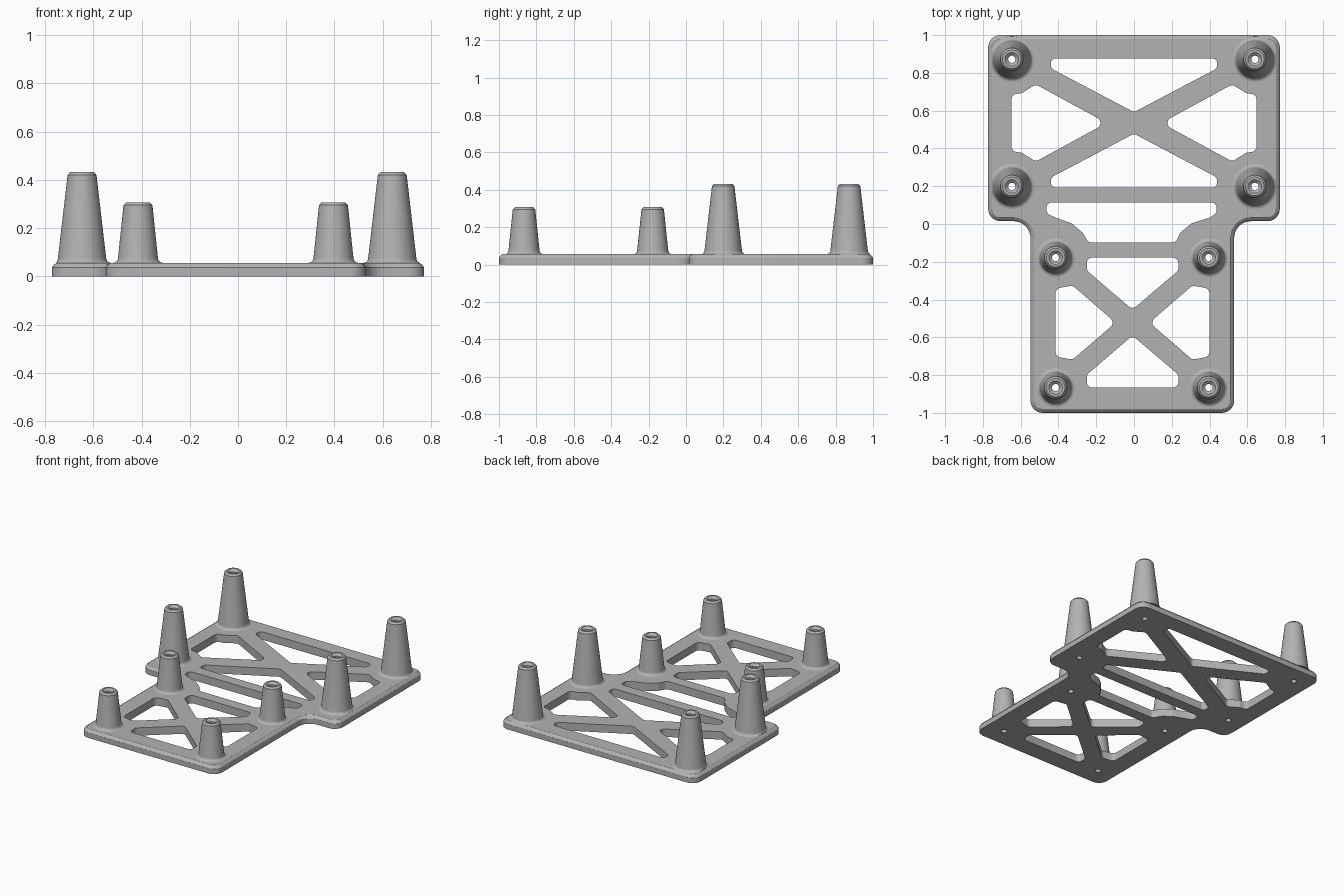
import bpy, bmesh, math
from mathutils import Vector

old = bpy.data.objects.get("Cube")
if old:
    bpy.data.objects.remove(old, do_unlink=True)

TOP = 0.056      # plate thickness
EDGE = 0.02      # chamfer width on the plate rim
BORE = 0.019     # screw hole radius

grey = bpy.data.materials.new("light_grey")
grey.use_nodes = True
grey.diffuse_color = (0.45, 0.45, 0.45, 1)
grey.node_tree.nodes["Principled BSDF"].inputs["Base Color"].default_value = (0.45, 0.45, 0.45, 1)


def make_object(name, bm):
    bmesh.ops.recalc_face_normals(bm, faces=bm.faces)
    mesh = bpy.data.meshes.new(name)
    bm.to_mesh(mesh)
    bm.free()
    mesh.materials.append(grey)
    ob = bpy.data.objects.new(name, mesh)
    bpy.context.collection.objects.link(ob)
    return ob


def smooth(ob, degrees):
    bpy.ops.object.select_all(action='DESELECT')
    ob.select_set(True)
    bpy.context.view_layer.objects.active = ob
    bpy.ops.object.shade_smooth_by_angle(angle=math.radians(degrees))


def rounded(points, radii, steps=6):
    """Replace each corner of a polygon with an arc."""
    out = []
    n = len(points)
    for i, r in enumerate(radii):
        p = Vector(points[i])
        to_a, to_b = Vector(points[i - 1]) - p, Vector(points[(i + 1) % n]) - p
        half = to_a.angle(to_b) / 2
        t = min(r / math.tan(half), 0.48 * min(to_a.length, to_b.length))
        a, b = to_a.normalized(), to_b.normalized()
        c = p + (a + b).normalized() * t / math.cos(half)
        start, end = p + a * t - c, p + b * t - c
        phi = math.pi - 2 * half
        for k in range(steps + 1):
            s = k / steps
            out.append(c + (start * math.sin((1 - s) * phi) + end * math.sin(s * phi)) / math.sin(phi))
    return out


def loft(bm, rings):
    """Closed solid through matching rings of (outline, height)."""
    loops = [[bm.verts.new((p[0], p[1], z)) for p in pts] for pts, z in rings]
    for lo, hi in zip(loops, loops[1:]):
        for i in range(len(lo)):
            bm.faces.new((lo[i - 1], lo[i], hi[i], hi[i - 1]))
    bm.faces.new(loops[0])
    bm.faces.new(loops[-1])


def flip_x(pts, c):
    return [(2 * c - x, y) for x, y in pts]


def flip_y(pts, c):
    return [(x, 2 * c - y) for x, y in pts]


# Base plate: stepped outline with a chamfered upper rim
outline = [(0.772, 1), (-0.772, 1), (-0.772, 0.015), (-0.548, 0.015),
           (-0.548, -1), (0.53, -1), (0.53, 0.015), (0.772, 0.015)]
inner_corners = (3, 6)


def plate_ring(inset):
    pts = [(x - math.copysign(inset, x), y - inset if y == 1 else y + inset) for x, y in outline]
    radii = [0.09 + inset if i in inner_corners else 0.065 - inset for i in range(len(pts))]
    return rounded(pts, radii, 8)


bm = bmesh.new()
loft(bm, [(plate_ring(0), 0), (plate_ring(0), TOP - EDGE),
          (plate_ring(EDGE * 0.4), TOP - EDGE * 0.4), (plate_ring(EDGE), TOP)])
plate = make_object("base_plate", bm)

# Lightening windows between the cross braces
MID_WIDE, MID_NARROW, X_NARROW = 0.535, -0.522, -0.008
wide_end = [(-0.44, 0.877), (0.44, 0.877), (0.44, 0.824), (0, 0.592), (-0.44, 0.824)]
half_side = [(-0.648, 0.686), (-0.595, 0.692), (-0.52, 0.739)]
wide_side = half_side + [(-0.145, MID_WIDE)] + flip_y(half_side, MID_WIDE)[::-1]
narrow_end = [(-0.25, -0.178), (0.235, -0.178), (0.235, -0.246), (X_NARROW, -0.453), (-0.25, -0.246)]
half_side = [(-0.415, -0.342), (-0.325, -0.326)]
narrow_side = half_side + [(-0.098, MID_NARROW)] + flip_y(half_side, MID_NARROW)[::-1]
middle = [(-0.463, 0.114), (0.437, 0.114), (0.437, 0.056), (0.4, 0.034), (0.304, 0.003),
          (0.246, -0.045), (0.22, -0.098), (-0.241, -0.098), (-0.272, -0.045),
          (-0.33, 0.003), (-0.415, 0.034), (-0.463, 0.056)]
windows = [wide_end, flip_y(wide_end, MID_WIDE), wide_side, flip_x(wide_side, 0),
           narrow_end, flip_y(narrow_end, MID_NARROW), narrow_side,
           flip_x(narrow_side, X_NARROW), middle]

# Post layout: x, y, foot radius, height
posts = {}
for row, y_wide, y_narrow in (("back", 0.872, -0.178), ("front", 0.199, -0.866)):
    for side, x_wide, x_narrow in (("right", -0.647, -0.415), ("left", 0.64, 0.396)):
        posts[f"tall_post_{row}_{side}"] = (x_wide, y_wide, 0.1, 0.432)
        posts[f"short_post_{row}_{side}"] = (x_narrow, y_narrow, 0.083, 0.307)

# Cut windows and screw holes through the plate
bm = bmesh.new()
for pts in windows:
    ring = rounded(pts, [0.03] * len(pts))
    loft(bm, [(ring, -0.1), (ring, 0.2)])
SIDES = 48
circle = [(math.cos(math.tau * k / SIDES), math.sin(math.tau * k / SIDES)) for k in range(SIDES)]
for x, y, _, _ in posts.values():
    ring = [(x + BORE * c, y + BORE * s) for c, s in circle]
    loft(bm, [(ring, -0.1), (ring, 0.2)])
cutter = make_object("window_cutter", bm)
cutter.hide_render = True
mod = plate.modifiers.new("windows", 'BOOLEAN')
mod.operation = 'DIFFERENCE'
mod.solver = 'EXACT'
mod.object = cutter
bpy.context.view_layer.update()
cut = bpy.data.meshes.new_from_object(plate.evaluated_get(bpy.context.evaluated_depsgraph_get()))
plate.modifiers.clear()
plate.data = cut
bpy.data.objects.remove(cutter, do_unlink=True)
smooth(plate, 30)

# Tapered hollow posts with a flared foot and countersunk tip
FLARE = 0.02
for name, (x, y, foot, height) in posts.items():
    profile = []
    for k in range(6):
        a = math.pi / 2 * k / 5
        profile.append((foot + FLARE * (1 - math.sin(a)), TOP + FLARE * (1 - math.cos(a))))
    profile += [(0.06, height - 0.012), (0.049, height), (0.036, height),
                (BORE, height - 0.015), (BORE, TOP)]
    bm = bmesh.new()
    rings = []
    for r, z in profile:
        # keep the flare on the flat top of the plate
        rings.append([bm.verts.new((max(-0.752, min(0.752, x + r * c)), y + r * s, z)) for c, s in circle])
    for j in range(len(rings)):
        lo, hi = rings[j - 1], rings[j]
        for k in range(SIDES):
            bm.faces.new((lo[k - 1], lo[k], hi[k], hi[k - 1]))
    smooth(make_object(name, bm), 35)
